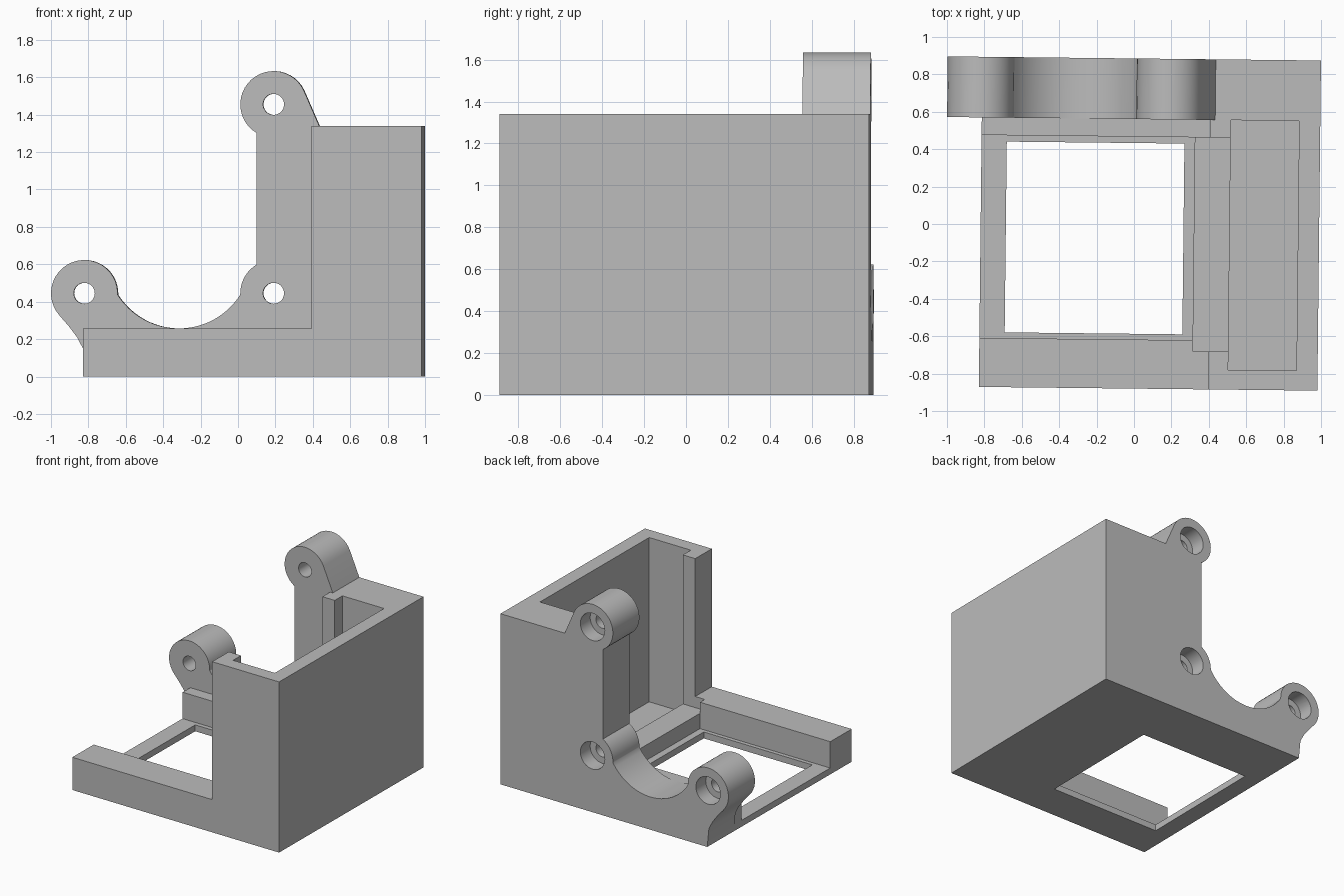
import bpy
import bmesh
from math import sin, cos, radians
from mathutils import Matrix

cube = bpy.data.objects.get("Cube")
if cube:
    bpy.data.objects.remove(cube, do_unlink=True)

grey = bpy.data.materials.new("plain_grey")
grey.use_nodes = True
COLOUR = (0.5, 0.5, 0.5, 1)
grey.diffuse_color = COLOUR
grey.node_tree.nodes["Principled BSDF"].inputs["Base Color"].default_value = COLOUR

# Main levels and wall lines
FLOOR, RIDGE, LOW, TALL = 0.05, 0.17, 0.257, 1.34
LEFT, RIGHT, FRONT, BACK = -0.82, 0.99, -0.88, 0.885
POST, POCKET = 0.404, 0.512
PLATE, RAIL = 0.561, 0.467
LUG_R = 0.178
LUGS = [(-0.828, 0.445), (0.184, 0.445), (0.184, 1.455)]


def prism(name, points, lo, hi, axis="z"):
    """Extrude a closed outline along z, or an x-z outline along y."""
    bm = bmesh.new()
    place = (lambda a, b: (a, b, lo)) if axis == "z" else (lambda a, b: (a, lo, b))
    face = bm.faces.new([bm.verts.new(place(a, b)) for a, b in points])
    new = bmesh.ops.extrude_face_region(bm, geom=[face])["geom"]
    step = (0, 0, hi - lo) if axis == "z" else (0, hi - lo, 0)
    bmesh.ops.translate(bm, vec=step, verts=[v for v in new if isinstance(v, bmesh.types.BMVert)])
    bmesh.ops.recalc_face_normals(bm, faces=bm.faces)
    mesh = bpy.data.meshes.new(name)
    bm.to_mesh(mesh)
    bm.free()
    mesh.materials.append(grey)
    obj = bpy.data.objects.new(name, mesh)
    bpy.context.scene.collection.objects.link(obj)
    return obj


def rect(x0, x1, y0, y1):
    return [(x0, y0), (x1, y0), (x1, y1), (x0, y1)]


def arc(centre, r, start, end, n=24):
    angles = [radians(start + (end - start) * i / n) for i in range(n + 1)]
    return [(centre[0] + r * cos(a), centre[1] + r * sin(a)) for a in angles]


def combine(body, other, operation):
    mod = body.modifiers.new(operation.lower(), "BOOLEAN")
    mod.operation, mod.object, mod.solver = operation, other, "EXACT"
    bpy.context.view_layer.objects.active = body
    bpy.ops.object.modifier_apply(modifier=mod.name)
    bpy.data.objects.remove(other, do_unlink=True)


# Tall C-shaped housing, drawn in plan
body = prism("bracket_body", [
    (POST, FRONT), (RIGHT, FRONT), (RIGHT, BACK), (POST, BACK),
    (POST, RAIL), (POCKET, RAIL), (POCKET, PLATE), (0.877, PLATE),
    (0.877, -0.774), (POCKET, -0.774), (POCKET, -0.676), (POST, -0.676)], 0, TALL)

# Floor with its window
floor = prism("floor", rect(LEFT, RIGHT, FRONT, BACK), 0, FLOOR)
window = prism("window_cutter", rect(-0.685, 0.265, -0.587, 0.433), -0.1, 0.2)
combine(floor, window, "DIFFERENCE")

# Low rails and the ridge beside the window
front_rail = prism("front_rail", [
    (LEFT, FRONT), (POST + 0.05, FRONT), (POST + 0.05, -0.676),
    (0.32, -0.676), (0.32, -0.618), (LEFT, -0.618)], 0, LOW)
back_rail = prism("back_rail", rect(LEFT, POST + 0.05, RAIL, PLATE + 0.1), 0, LOW)
ridge = prism("ridge", rect(0.32, POCKET, -0.7, RAIL + 0.03), 0, RIDGE)

# Back plate with three rounded lugs
outline = [(LEFT, 0), (0.5, 0), (0.5, TALL), (0.428, TALL)]
outline += arc(LUGS[2], LUG_R, 25, 239.6)
outline += arc(LUGS[1], LUG_R, 120.4, 180, 10)
outline += arc((-0.322, 0.645), 0.388, -32.5, -147.5)
outline += arc(LUGS[0], LUG_R, 2, 222)
outline += [(-0.91, 0.268), (-0.867, 0.21), (-0.835, 0.15)]
plate = prism("back_plate", outline, PLATE, BACK, "y")

for part in (floor, front_rail, back_rail, ridge, plate):
    combine(body, part, "UNION")

# Screw holes, counterbored from the back
for centre in LUGS:
    hole = prism("screw_hole", arc(centre, 0.056, 0, 350, 35), 0.4, 1, "y")
    combine(body, hole, "DIFFERENCE")
    bore = prism("counterbore", arc(centre, 0.107, 0, 350, 35), 0.765, 1, "y")
    combine(body, bore, "DIFFERENCE")

# Slight turn about the vertical, then smooth the curved walls
body.data.transform(Matrix.Rotation(-0.011, 4, "Z"))
bpy.ops.object.select_all(action="DESELECT")
body.select_set(True)
bpy.context.view_layer.objects.active = body
bpy.ops.object.shade_smooth_by_angle(angle=radians(30))
